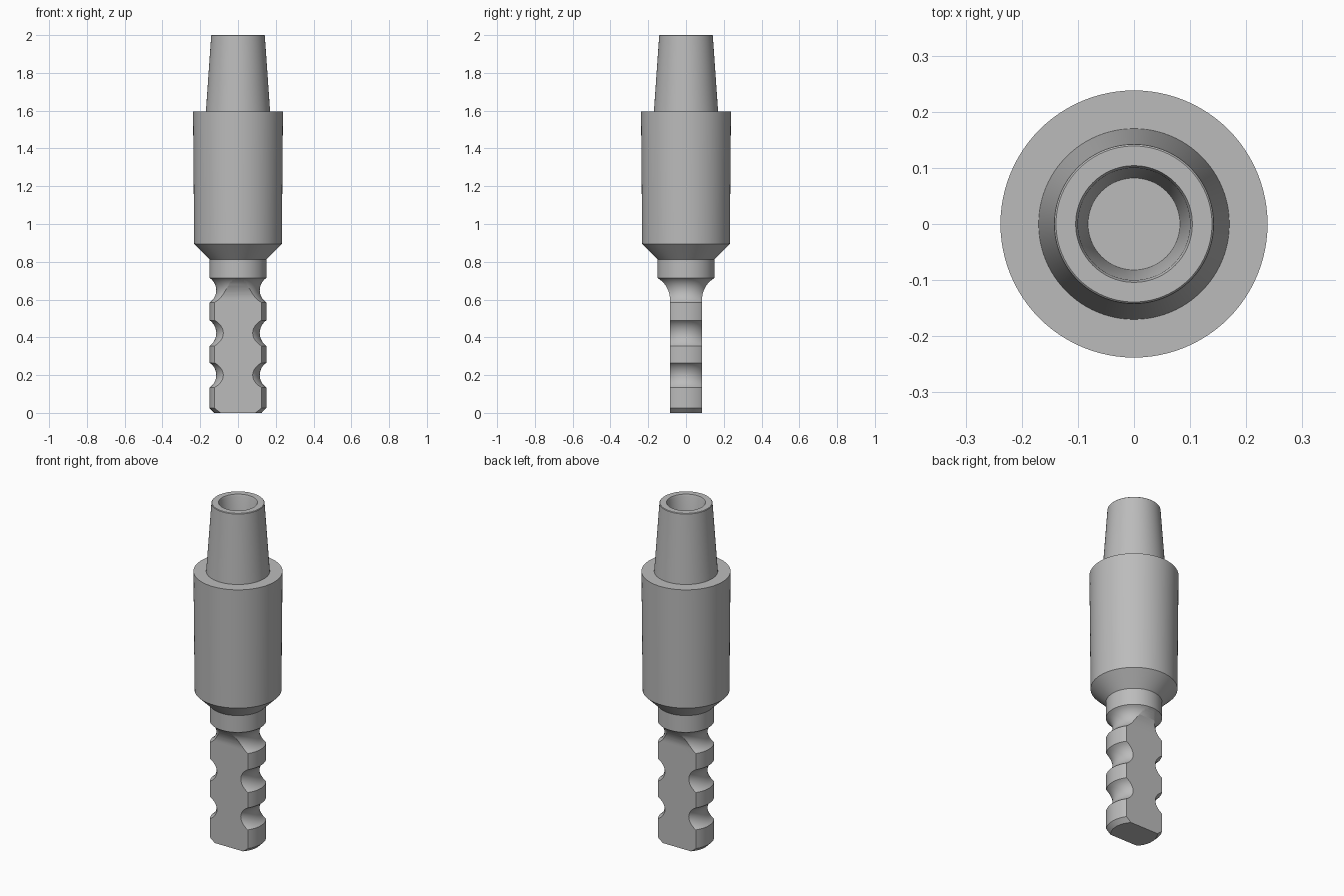
import bpy, bmesh, math

if "Cube" in bpy.data.objects:
    bpy.data.objects.remove(bpy.data.objects["Cube"], do_unlink=True)

steel = bpy.data.materials.new("grey steel")
steel.use_nodes = True
grey = (0.5, 0.5, 0.5, 1)
steel.diffuse_color = grey
steel.node_tree.nodes["Principled BSDF"].inputs["Base Color"].default_value = grey


def make_object(name, bm):
    bmesh.ops.recalc_face_normals(bm, faces=bm.faces)
    mesh = bpy.data.meshes.new(name)
    bm.to_mesh(mesh)
    bm.free()
    mesh.materials.append(steel)
    obj = bpy.data.objects.new(name, mesh)
    bpy.context.collection.objects.link(obj)
    return obj


def lathe(name, profile, steps=96):
    """Revolve (radius, z) points that start and end on the axis."""
    bm = bmesh.new()
    verts = [bm.verts.new((r, 0, z)) for r, z in profile]
    edges = [bm.edges.new(pair) for pair in zip(verts, verts[1:])]
    bmesh.ops.spin(bm, geom=verts + edges, axis=(0, 0, 1), cent=(0, 0, 0),
                   angle=math.tau, steps=steps)
    bmesh.ops.remove_doubles(bm, verts=bm.verts, dist=1e-5)
    return make_object(name, bm)


def groove(low, high, radius=0.15, depth=0.035, count=12):
    """Circular arc cut into the shank between two heights."""
    half = (high - low) / 2
    arc = (half ** 2 + depth ** 2) / (2 * depth)
    span = math.asin(half / arc)
    points = []
    for i in range(count + 1):
        a = span * (2 * i / count - 1)
        points.append((radius - depth + arc * (1 - math.cos(a)),
                       (low + high) / 2 + arc * math.sin(a)))
    return points


# Grooved shank, collar, body, tapered spigot and blind tapered bore
profile = [(0, 0), (0.125, 0), (0.15, 0.025)]
for low, high in ((0.135, 0.265), (0.355, 0.49), (0.585, 0.714)):
    profile += groove(low, high)
profile += [(0.15, 0.813), (0.232, 0.895), (0.238, 1.595), (0.17, 1.595),
            (0.142, 1.997), (0.139, 2), (0.104, 2), (0.1, 1.99),
            (0.082, 1.7), (0, 1.7)]
holder = lathe("tool_holder", profile)

# Two flats on the shank, each running out in a concave fillet
FLAT, RUNOUT, TOP, FILLET = 0.085, 0.6, 0.713, 0.132
section = [(FLAT, -0.1)]
for i in range(15):
    dz = (TOP - RUNOUT) * i / 14
    section.append((FLAT + FILLET - math.sqrt(FILLET ** 2 - dz ** 2), RUNOUT + dz))
section += [(0.3, TOP), (0.3, -0.1)]

for side, label in ((-1, "front"), (1, "back")):
    bm = bmesh.new()
    face = bm.faces.new([bm.verts.new((-0.3, side * y, z)) for y, z in section])
    new = bmesh.ops.extrude_face_region(bm, geom=[face])["geom"]
    bmesh.ops.translate(bm, vec=(0.6, 0, 0),
                        verts=[v for v in new if isinstance(v, bmesh.types.BMVert)])
    cutter = make_object(label + "_flat_cutter", bm)
    cutter.hide_render = True
    cutter.hide_set(True)
    cut = holder.modifiers.new(label + "_flat", "BOOLEAN")
    cut.operation = "DIFFERENCE"
    cut.solver = "EXACT"
    cut.object = cutter

# Apply the cuts, then smooth the round surfaces
bpy.ops.object.select_all(action="DESELECT")
bpy.context.view_layer.objects.active = holder
holder.select_set(True)
for name in [m.name for m in holder.modifiers]:
    bpy.ops.object.modifier_apply(modifier=name)
for label in ("front", "back"):
    bpy.data.objects.remove(bpy.data.objects[label + "_flat_cutter"], do_unlink=True)
bpy.ops.object.shade_smooth_by_angle(angle=math.radians(25))
